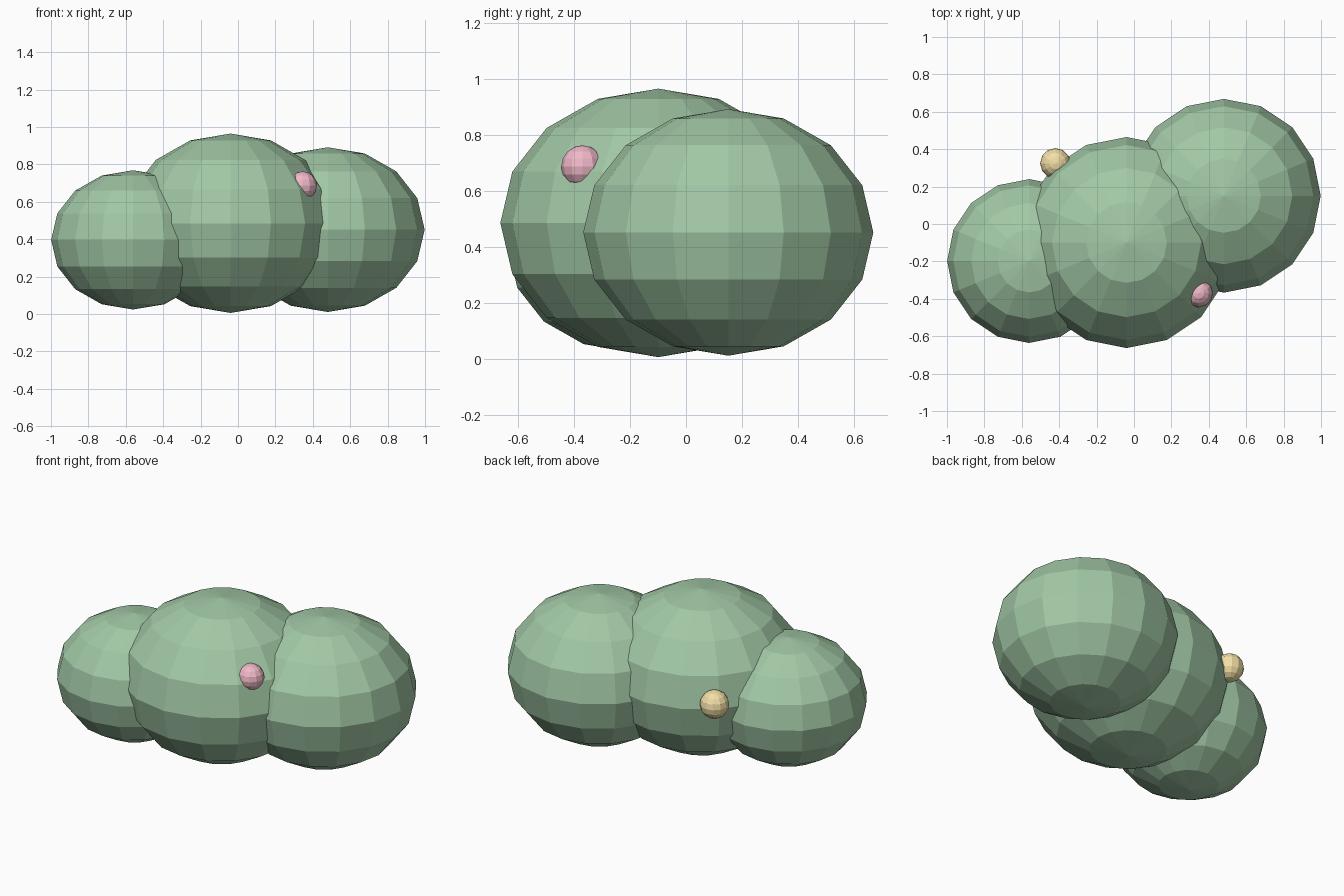
import bpy

if "Cube" in bpy.data.objects:
    bpy.data.objects.remove(bpy.data.objects["Cube"])


def material(name, rgb):
    mat = bpy.data.materials.new(name)
    mat.diffuse_color = (*rgb, 1)
    mat.use_nodes = True
    mat.node_tree.nodes["Principled BSDF"].inputs["Base Color"].default_value = mat.diffuse_color
    return mat


def ball(name, loc, radius, squash, segments, rings, mat):
    bpy.ops.mesh.primitive_uv_sphere_add(segments=segments, ring_count=rings,
                                         radius=radius, location=loc)
    ob = bpy.context.object
    ob.name = name
    ob.scale.z = squash
    ob.data.materials.append(mat)
    return ob


leaf = material("leaf_green", (0.36, 0.58, 0.38))
pink = material("blossom_pink", (0.88, 0.48, 0.58))
yellow = material("blossom_yellow", (0.9, 0.74, 0.38))

# Three slightly flattened low-poly foliage clumps
for name, loc, r in (
    ("middle_foliage", (-0.04, -0.099, 0.485), 0.564),
    ("right_foliage", (0.48, 0.151, 0.451), 0.518),
    ("left_foliage", (-0.561, -0.198, 0.396), 0.438),
):
    ball(name, loc, r, 0.85, 16, 8, leaf)

# Blossoms sitting on the middle clump
ball("pink_blossom", (0.346, -0.37, 0.686), 0.076, 1, 12, 8, pink)
ball("yellow_blossom", (-0.42, 0.324, 0.52), 0.082, 1, 12, 8, yellow)
